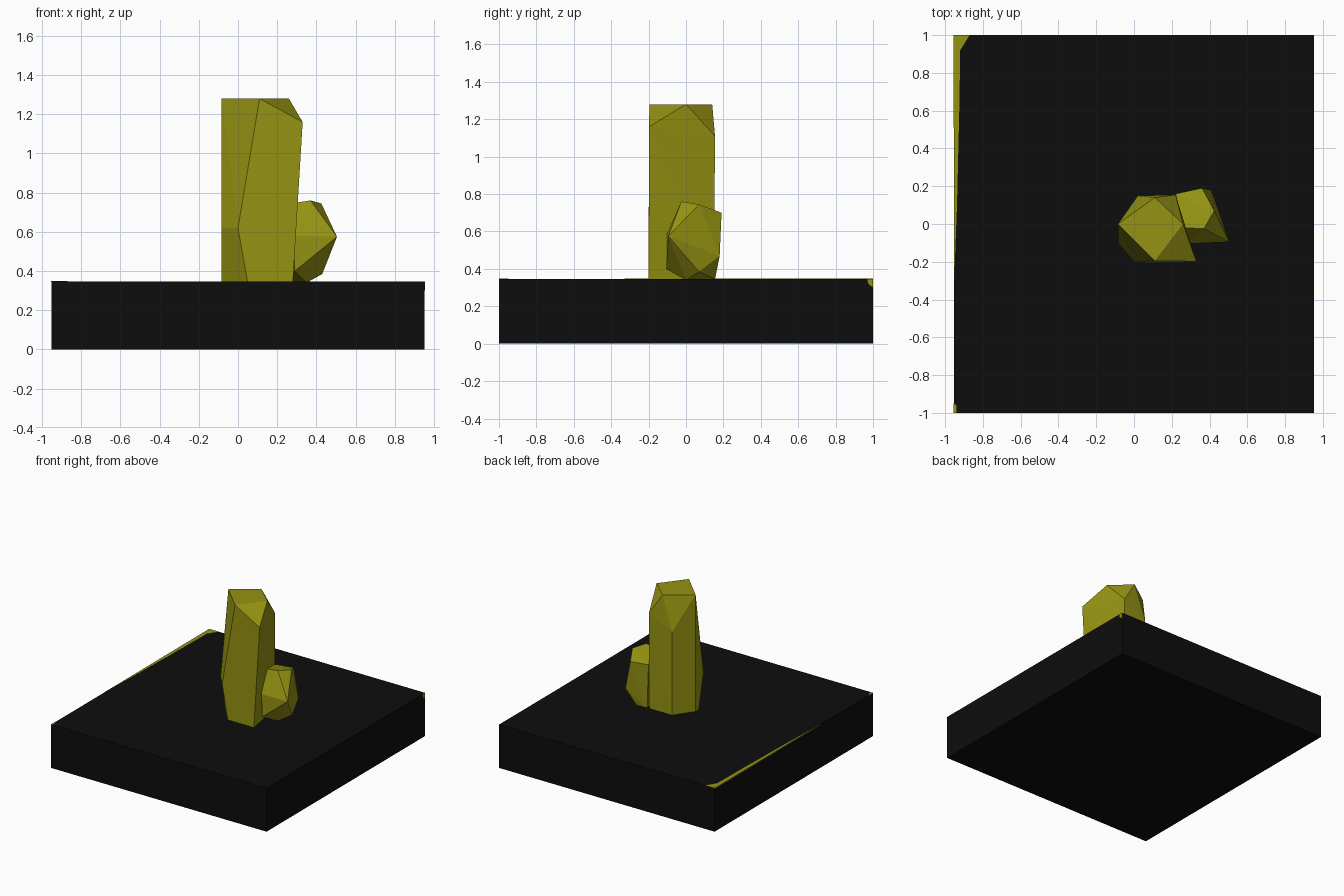
import bpy, bmesh

if "Cube" in bpy.data.objects:
    bpy.data.objects.remove(bpy.data.objects["Cube"])


def material(name, rgb):
    m = bpy.data.materials.new(name)
    m.diffuse_color = (*rgb, 1)
    m.use_nodes = True
    m.node_tree.nodes["Principled BSDF"].inputs["Base Color"].default_value = m.diffuse_color
    return m


black = material("black stone", (0.004, 0.004, 0.004))
yellow = material("olive yellow crystal", (0.30, 0.29, 0.006))


def finish(name, bm, mat):
    bmesh.ops.recalc_face_normals(bm, faces=bm.faces)
    me = bpy.data.meshes.new(name)
    bm.to_mesh(me)
    bm.free()
    me.materials.append(mat)
    ob = bpy.data.objects.new(name, me)
    bpy.context.collection.objects.link(ob)
    return ob


def crystal(name, points):
    """Faceted stone: convex hull of its corner points."""
    bm = bmesh.new()
    for p in points:
        bm.verts.new(p)
    res = bmesh.ops.convex_hull(bm, input=bm.verts[:])
    loose = {g for g in res["geom_interior"] + res["geom_unused"]
             if isinstance(g, bmesh.types.BMVert) and g.is_valid}
    bmesh.ops.delete(bm, geom=list(loose), context='VERTS')
    bmesh.ops.dissolve_limit(bm, angle_limit=0.02, verts=bm.verts[:], edges=bm.edges[:])
    return finish(name, bm, yellow)


def plate(name, outline, z0, z1, mat):
    """Flat outline extruded upwards."""
    bm = bmesh.new()
    f = bm.faces.new([bm.verts.new((x, y, z0)) for x, y in outline])
    up = bmesh.ops.extrude_face_region(bm, geom=[f])["geom"]
    bmesh.ops.translate(bm, vec=(0, 0, z1 - z0),
                        verts=[g for g in up if isinstance(g, bmesh.types.BMVert)])
    if not any(abs(g.calc_center_median().z - z0) < 1e-6 for g in bm.faces):
        bm.faces.new([v for v in bm.verts if abs(v.co.z - z0) < 1e-6])
    return finish(name, bm, mat)


TOP = 0.347

# Base slab
plate("base_slab", [(-.953, -1), (.953, -1), (.953, 1), (-.953, 1)], 0, TOP, black)

# Tall crystal: flat top, shoulder corners, waist, foot
crystal("tall_crystal", [
    (-.085, 0, 1.28), (.11, -.195, 1.28), (.26, 0, 1.28), (.11, .14, 1.28),
    (.33, -.198, 1.16), (.22, .155, 1.11), (.02, .15, 1.01),
    (0, -.2, .62), (-.085, -.1, .62),
    (.05, -.2, .34), (.28, -.2, .34), (.22, .15, .34),
    (.02, .15, .34), (-.085, 0, .34), (-.085, -.04, .34)])

# Small crystal leaning against it
crystal("small_crystal", [
    (.37, -.025, .76), (.425, .07, .745), (.27, -.02, .745),
    (.36, .19, .70), (.22, .16, .70), (.505, -.095, .575),
    (.28, -.105, .58), (.41, .18, .47), (.43, .07, .385),
    (.29, -.105, .40), (.33, .155, .345), (.35, 0, .34), (.24, .15, .34)])

# Yellow vein along the left edge of the slab, and corner flecks
plate("edge_vein", [(-.955, 1), (-.87, 1), (-.92, .92), (-.925, .6),
                    (-.937, .1), (-.953, -.33)], TOP - .004, TOP + .001, yellow)
plate("front_corner_fleck", [(-.955, -1), (-.94, -1), (-.94, -.96), (-.955, -.95)],
      TOP - .004, TOP + .001, yellow)
crystal("back_corner_fleck", [(.95, 1, TOP), (.95, .968, TOP), (.95, 1, .30), (.95, .975, .32),
                              (.954, 1, TOP), (.954, .968, TOP), (.954, 1, .30), (.954, .975, .32)])
